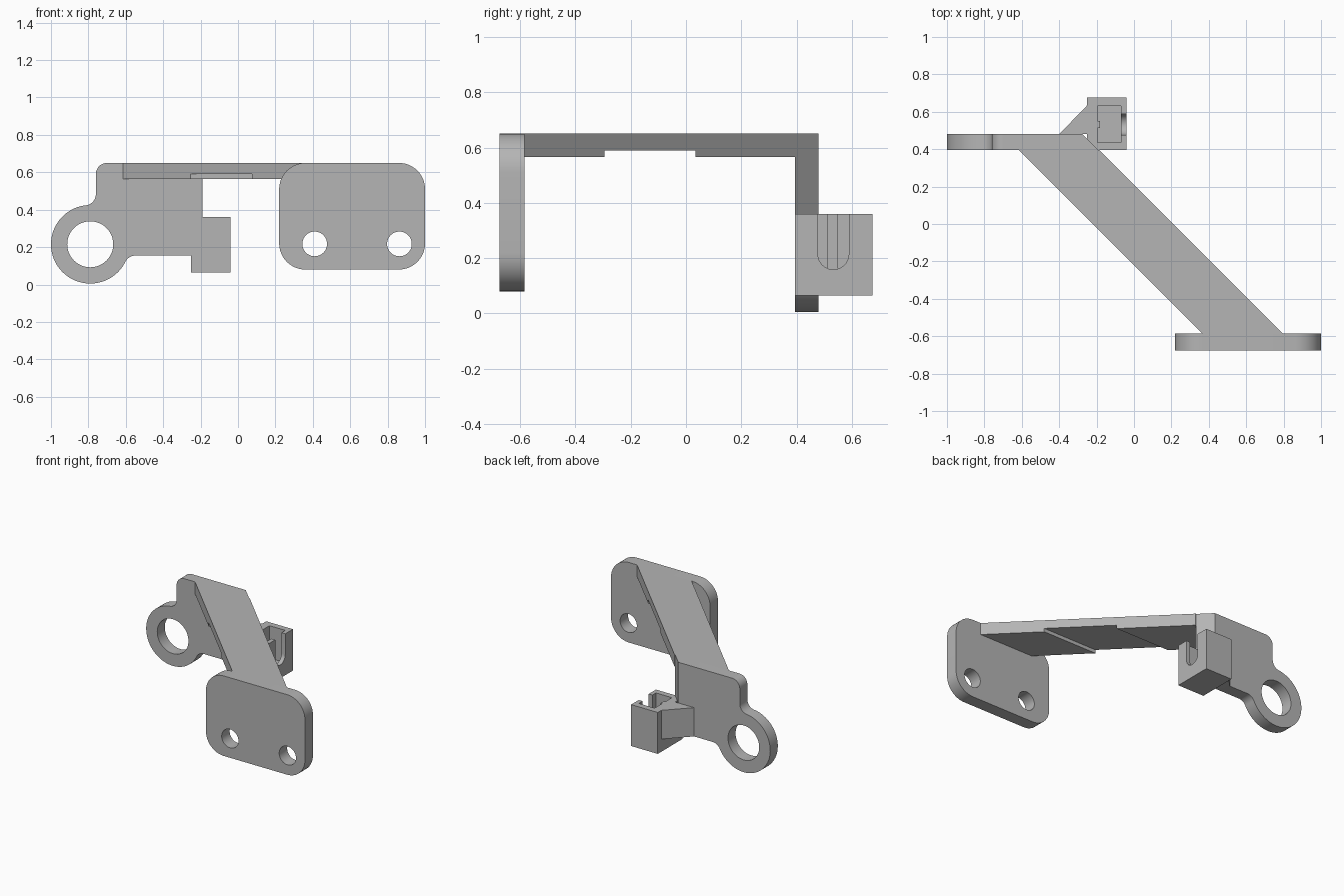
import bpy, bmesh
from math import cos, sin, radians

if "Cube" in bpy.data.objects:
    bpy.data.objects.remove(bpy.data.objects["Cube"], do_unlink=True)

grey = bpy.data.materials.new("matte grey")
grey.use_nodes = True
colour = (0.46, 0.46, 0.46, 1)
grey.diffuse_color = colour
grey.node_tree.nodes["Principled BSDF"].inputs["Base Color"].default_value = colour


def arc(cx, cy, r, start, end, n=12):
    angles = [radians(start + (end - start) * i / n) for i in range(n + 1)]
    return [(cx + r * cos(a), cy + r * sin(a)) for a in angles]


def circle(cx, cy, r, n=48):
    return arc(cx, cy, r, 0, 360, n)[:-1]


def rect(x0, x1, y0, y1):
    return [(x0, y0), (x1, y0), (x1, y1), (x0, y1)]


def prism(name, loops, t0, t1, place):
    """Solid between t0 and t1 from an outline followed by its holes."""
    bm = bmesh.new()
    caps = [[], []]
    for loop in loops:
        rings = [[bm.verts.new(place(u, v, t)) for u, v in loop] for t in (t0, t1)]
        low, high = rings
        for i in range(len(loop)):
            j = (i + 1) % len(loop)
            bm.faces.new((low[i], low[j], high[j], high[i]))
            for cap, ring in zip(caps, rings):
                cap.append(bm.edges.get((ring[i], ring[j])))
    for cap in caps:
        bmesh.ops.triangle_fill(bm, edges=cap, use_beauty=True)
    bmesh.ops.recalc_face_normals(bm, faces=bm.faces)
    mesh = bpy.data.meshes.new(name)
    bm.to_mesh(mesh)
    bm.free()
    mesh.materials.append(grey)
    obj = bpy.data.objects.new(name, mesh)
    bpy.context.collection.objects.link(obj)
    return obj


def activate(obj):
    for other in bpy.context.view_layer.objects:
        other.select_set(False)
    obj.select_set(True)
    bpy.context.view_layer.objects.active = obj


def cut(obj, cutter):
    mod = obj.modifiers.new("cut", "BOOLEAN")
    mod.operation = "DIFFERENCE"
    mod.solver = "EXACT"
    mod.object = cutter
    activate(obj)
    bpy.ops.object.modifier_apply(modifier=mod.name)
    bpy.data.objects.remove(cutter, do_unlink=True)


def upright(u, v, t):
    return (u, t, v)


def flat(u, v, t):
    return (u, v, t)


def sideways(u, v, t):
    return (t, u, v)


def slanted(u, v, t):
    return (t - u, u, v)


def mitred(u, v, t):
    return (u - (t - 0.395) if u > -0.2 else u, t, v)


# Front plate with rounded corners and two holes
r = 0.14
outline = (arc(1 - r, 0.65 - r, r, 0, 90) + arc(0.22 + r, 0.65 - r, r, 90, 180)
           + arc(0.22 + r, 0.08 + r, r, 180, 270) + arc(1 - r, 0.08 + r, r, 270, 360))
front_plate = prism("front_plate", [outline, circle(0.41, 0.217, 0.066), circle(0.863, 0.217, 0.066)],
                    -0.675, -0.585, upright)

# Diagonal arm with a shallow recess underneath
arm_side = [(-0.585, 0.65), (0.395, 0.65), (0.395, 0.565), (0.035, 0.565),
            (0.035, 0.59), (-0.295, 0.59), (-0.295, 0.565), (-0.585, 0.565)]
arm = prism("diagonal_arm", [arm_side], -0.22, 0.21, slanted)

# Back plate blending into a ring, its far end mitred along the arm
outline = ([(-0.19, 0.155), (-0.19, 0.65)] + arc(-0.70, 0.59, 0.06, 90, 180)
           + arc(-0.82, 0.483, 0.06, 0, -83.6) + arc(-0.79, 0.215, 0.21, 100, 330, 48)
           + arc(-0.548, 0.095, 0.06, 153.6, 90))
back_plate = prism("back_plate_with_ring", [outline, circle(-0.79, 0.215, 0.123)],
                   0.395, 0.48, mitred)

# Gusset bracing the clip against the back plate
gusset = prism("clip_gusset", [[(-0.40, 0.48), (-0.24, 0.48), (-0.24, 0.635), (-0.25, 0.635)]],
               0.155, 0.36, flat)

# Clip block with an open pocket and a rounded slot in its outer wall
clip = prism("clip_block", [rect(-0.25, -0.04, 0.395, 0.675)], 0.065, 0.36, flat)
cut(clip, prism("pocket_cutter", [rect(-0.195, -0.07, 0.437, 0.632)], 0.13, 0.5, flat))
slot = arc(0.533, 0.215, 0.056, 180, 360, 20) + [(0.589, 0.5), (0.477, 0.5)]
cut(clip, prism("slot_cutter", [slot], -0.1, 0.1, sideways))

# Small rib on the pocket's inner wall
rib = prism("pocket_rib", [rect(-0.2, -0.183, 0.512, 0.55)], 0.12, 0.36, flat)

for part in (front_plate, arm, back_plate, gusset, clip, rib):
    activate(part)
    bpy.ops.object.shade_smooth_by_angle(angle=radians(30))
